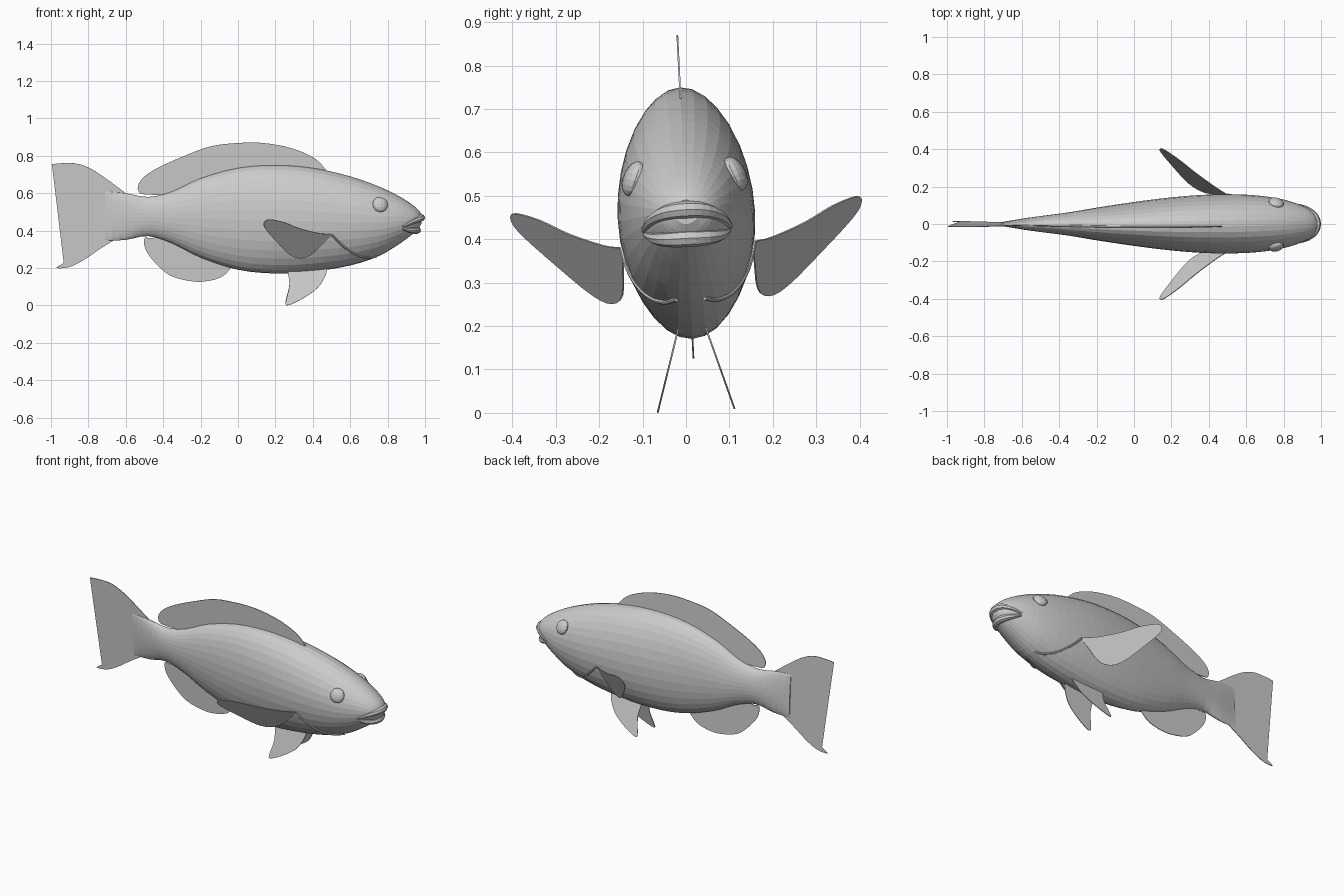
import bpy, bmesh, math
from mathutils import Matrix, Vector

if "Cube" in bpy.data.objects:
    bpy.data.objects.remove(bpy.data.objects["Cube"], do_unlink=True)

GREY = (0.6, 0.6, 0.6, 1)
mat = bpy.data.materials.new("plain grey")
mat.use_nodes = True
mat.diffuse_color = GREY
mat.node_tree.nodes["Principled BSDF"].inputs["Base Color"].default_value = GREY

# The whole fish leans slightly about its long axis
PIVOT = Vector((0, 0, 0.47))
ROLL = Matrix.Translation(PIVOT) @ Matrix.Rotation(0.05, 4, 'X') @ Matrix.Translation(-PIVOT)


def finish(name, bm):
    bmesh.ops.recalc_face_normals(bm, faces=bm.faces)
    bm.transform(ROLL)
    me = bpy.data.meshes.new(name)
    bm.to_mesh(me)
    bm.free()
    me.materials.append(mat)
    ob = bpy.data.objects.new(name, me)
    bpy.context.collection.objects.link(ob)
    return ob


def spline(pts, steps):
    """Smooth path through the points."""
    pts = [Vector(p) for p in pts]
    ext = [2 * pts[0] - pts[1]] + pts + [2 * pts[-1] - pts[-2]]
    out = []
    for a, b, c, d in zip(ext, ext[1:], ext[2:], ext[3:]):
        for i in range(steps):
            t = i / steps
            out.append(0.5 * (2 * b + (c - a) * t + (2 * a - 5 * b + 4 * c - d) * t * t
                              + (3 * b - a - 3 * c + d) * t ** 3))
    return out + [pts[-1]]


def bridge(bm, rings):
    """Skin a list of closed rings and cap both ends."""
    rows = [[bm.verts.new(p) for p in ring] for ring in rings]
    n = len(rows[0])
    for a, b in zip(rows, rows[1:]):
        for i in range(n):
            j = (i + 1) % n
            bm.faces.new((a[i], a[j], b[j], b[i]))
    bm.faces.new(rows[0])
    bm.faces.new(rows[-1])


# Body stations: x, belly height, back height, half width
stations = spline([Vector(s) for s in (
    (-0.71, .345, .61, .008), (-0.6, .35, .60, .028), (-0.48, .37, .58, .045),
    (-0.35, .33, .61, .062), (-0.2, .255, .68, .087), (0, .19, .735, .117),
    (0.2, .17, .75, .142), (0.4, .18, .735, .157), (0.6, .213, .69, .156),
    (0.75, .262, .637, .14), (0.85, .32, .59, .116), (0.92, .37, .547, .088),
    (0.96, .405, .515, .06), (0.98, .435, .49, .028))], 3)


def surface_y(x, z):
    """Half width of the body at a place on its side."""
    for s, t in zip(stations, stations[1:]):
        if s[0] <= x <= t[0]:
            _, lo, hi, w = s.lerp(t, (x - s[0]) / (t[0] - s[0]))
            k = (2 * z - hi - lo) / (hi - lo)
            return w * math.sqrt(max(0, 1 - k * k))
    return 0


SIDES = 32
bm = bmesh.new()
rings = []
for x, lo, hi, w in stations:
    angles = [2 * math.pi * i / SIDES for i in range(SIDES)]
    rings.append([(x, w * math.cos(a), (lo + hi) / 2 + (hi - lo) / 2 * math.sin(a)) for a in angles])
bridge(bm, rings)
finish("body", bm)


def fin(name, outline, base=(), depth=lambda x, z: 0, steps=3):
    """Thin fin from a smooth free edge, closed by straight base points."""
    pts = spline([(x, z, 0) for x, z in outline], steps) + [Vector((x, z, 0)) for x, z in base]
    bm = bmesh.new()
    bm.faces.new([bm.verts.new((p.x, depth(p.x, p.y), p.y)) for p in pts])
    bmesh.ops.triangulate(bm, faces=bm.faces)
    ob = finish(name, bm)
    mod = ob.modifiers.new("thickness", 'SOLIDIFY')
    mod.thickness = 0.004
    mod.offset = 0


# Middle fins
fin("dorsal_fin", [(-.48, .592), (-.525, .6), (-.535, .64), (-.5, .69), (-.42, .74), (-.285, .8),
                   (-.15, .85), (-.02, .867), (.115, .87), (.25, .85), (.355, .815), (.425, .775),
                   (.47, .725)], [(.2, .7), (-.2, .64), (-.38, .59)])
fin("anal_fin", [(-.47, .358), (-.5, .36), (-.495, .3), (-.445, .23), (-.365, .16), (-.26, .13),
                 (-.18, .127), (-.09, .15), (-.035, .2)], [(-.05, .25), (-.25, .32), (-.4, .37)])
fin("tail_fin", [(-.6, .6), (-.715, .685), (-.795, .735), (-.875, .76), (-.995, .755), (-.955, .735),
                 (-.9, .69), (-.87, .62), (-.86, .51), (-.865, .405), (-.885, .29), (-.92, .235),
                 (-.97, .2), (-.9, .205), (-.82, .245), (-.74, .3), (-.66, .35)])


def tube(name, path, radii):
    """Round strip along a path with a radius at each point."""
    bm = bmesh.new()
    rings = []
    for i, p in enumerate(path):
        d = (path[min(i + 1, len(path) - 1)] - path[max(i - 1, 0)]).normalized()
        u = d.cross(Vector((0, 0, 1))).normalized()
        v = u.cross(d)
        rings.append([p + radii[i] * (u * math.cos(a) + v * math.sin(a))
                      for a in (k * math.pi / 4 for k in range(8))])
    bridge(bm, rings)
    finish(name, bm)


# Paired parts
for side, s in (("left", 1), ("right", -1)):
    fin(side + "_pectoral_fin",
        [(.495, .388), (.435, .395), (.33, .425), (.25, .46), (.17, .479), (.14, .465), (.145, .43),
         (.21, .35), (.275, .282), (.33, .26), (.39, .278), (.46, .343), (.5, .38)],
        depth=lambda x, z: s * (.228 - .578 * x + .551 * z))
    fin(side + "_pelvic_fin",
        [(.265, .19), (.275, .11), (.257, .03), (.257, .006), (.285, .01), (.355, .045), (.425, .095),
         (.465, .155), (.48, .205)], [(.3, .205)], lambda x, z: s * (.09 - .3 * z))

    # Eye, turned to lie flat on the cheek
    bm = bmesh.new()
    bmesh.ops.create_uvsphere(bm, u_segments=14, v_segments=9, radius=.042)
    turn = Matrix.Rotation(-.25 * s, 4, 'Z') @ Matrix.Rotation(.4 * s, 4, 'X')
    bm.transform(Matrix.Translation((.76, s * .117, .545)) @ turn @ Matrix.Diagonal((1, .55, 1, 1)))
    finish(side + "_eye", bm)

    # Gill cover edge follows the body surface
    edge = spline([(.5, .385, 0), (.56, .325, 0), (.63, .275, 0), (.69, .258, 0), (.74, .263, 0)], 4)
    line = [Vector((p.x, s * surface_y(p.x, p.y), p.y)) for p in edge]
    tube(side + "_gill_edge", line, [.006] * len(line))

# Lips sweep round the snout, thickest in the middle
for name, half in (("upper_lip", [(.88, .1, .425), (.925, .08, .447), (.965, .045, .463)]),
                   ("lower_lip", [(.88, .096, .415), (.915, .077, .406), (.945, .045, .402)])):
    mid = (.98, 0, .468) if name == "upper_lip" else (.958, 0, .402)
    path = spline(half + [mid] + [(x, -y, z) for x, y, z in reversed(half)], 3)
    n = len(path) - 1
    tube(name, path, [.006 + .014 * math.sin(math.pi * i / n) for i in range(n + 1)])
